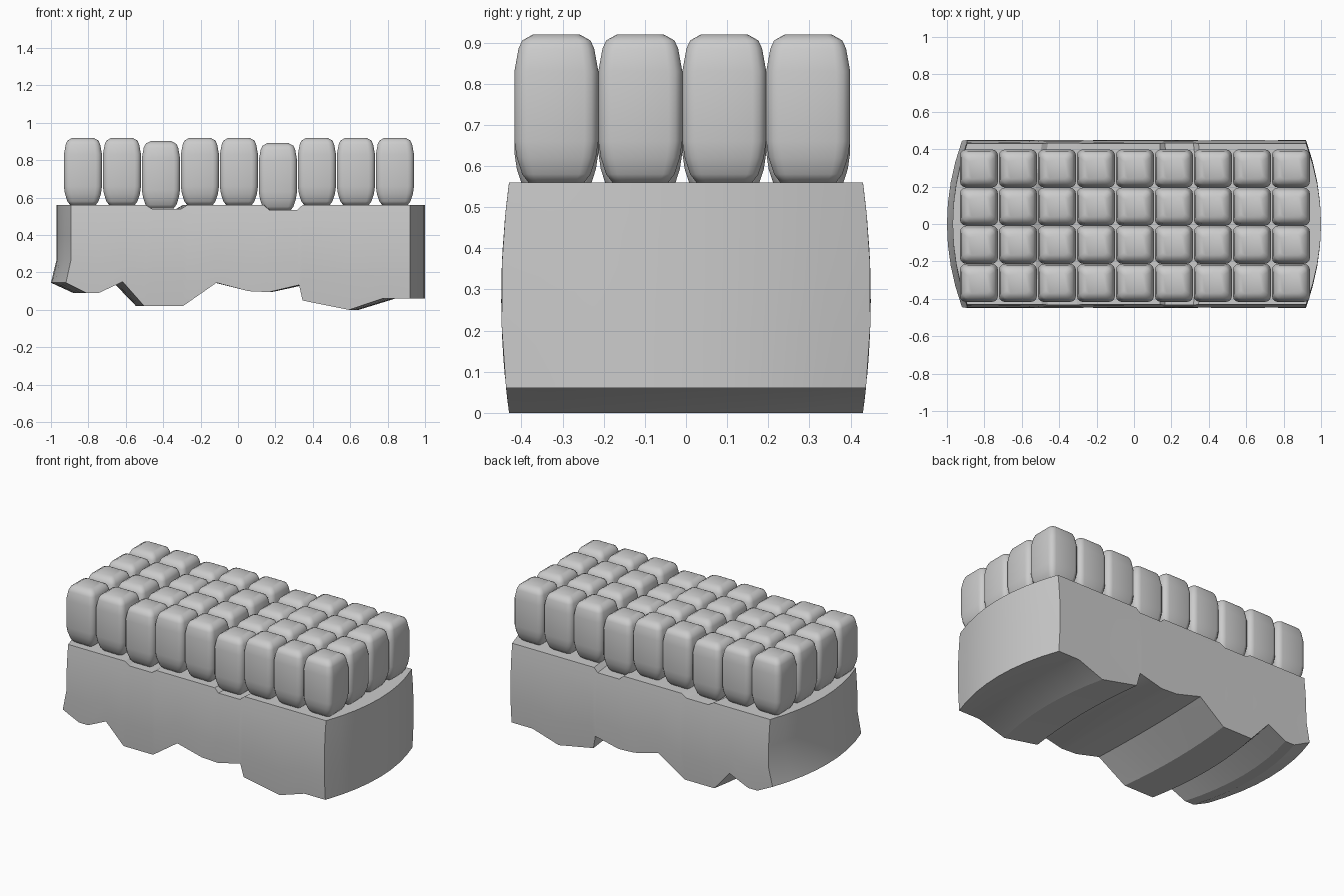
import bpy, bmesh, math

if "Cube" in bpy.data.objects:
    bpy.data.objects.remove(bpy.data.objects["Cube"])


def add_object(name, mesh):
    obj = bpy.data.objects.new(name, mesh)
    bpy.context.collection.objects.link(obj)
    return obj


def lerp_profile(points, x):
    for (x0, z0), (x1, z1) in zip(points, points[1:]):
        if x <= x1:
            return z0 + (z1 - z0) * (x - x0) / (x1 - x0)
    return points[-1][1]


# Body: jagged underside and notched top, swept across a bowed depth
UNDER = [(-1, .145), (-.88, .09), (-.81, .09), (-.67, .15), (-.545, .02),
         (-.32, .02), (-.125, .145), (.06, .1), (.18, .095), (.355, .133),
         (.375, .05), (.645, 0), (.84, .06), (1, .06)]
TOP = [(-1, .56), (-.535, .56), (-.5, .54), (-.33, .54), (-.295, .56),
       (.15, .56), (.18, .535), (.345, .535), (.375, .56), (1, .56)]
XS = sorted({p[0] for p in UNDER + TOP})
ROWS = [0, .3, .6, .85, 1]
ND = 8


def body_point(i, j, k):
    x, t = XS[i], -1 + 2 * j / ND
    low, high = lerp_profile(UNDER, x), lerp_profile(TOP, x)
    z = low + (high - low) * ROWS[k]
    if i == 0 and k > 0:
        x = -.97
    half = .43 + .019 * (1 - ((z - .28) / .28) ** 2)
    return (x * (1 - .08 * t * t), t * half, z)


bm = bmesh.new()
verts = {}


def vert(i, j, k):
    if (i, j, k) not in verts:
        verts[i, j, k] = bm.verts.new(body_point(i, j, k))
    return verts[i, j, k]


def skin(na, nb, place):
    for a in range(na):
        for b in range(nb):
            bm.faces.new([vert(*place(a + da, b + db))
                          for da, db in ((0, 0), (1, 0), (1, 1), (0, 1))])


NX, NZ = len(XS) - 1, len(ROWS) - 1
for e in (0, NX):
    skin(ND, NZ, lambda a, b: (e, a, b))
for e in (0, ND):
    skin(NX, NZ, lambda a, b: (a, e, b))
for e in (0, NZ):
    skin(NX, ND, lambda a, b: (a, b, e))
bmesh.ops.recalc_face_normals(bm, faces=bm.faces)
mesh = bpy.data.meshes.new("body")
bm.to_mesh(mesh)
bm.free()
body = add_object("body", mesh)
bpy.context.view_layer.objects.active = body
body.select_set(True)
bpy.ops.object.shade_smooth_by_angle(angle=math.radians(20))

# Rounded block: stacked rounded-square rings (half width, height)
RINGS = [(.068, 0), (.083, .02), (.096, .06), (.102, .1),
         (.102, .27), (.092, .325), (.083, .345), (.056, .36)]
bm = bmesh.new()
rings = []
for half, z in RINGS:
    r = half * .33
    ring = []
    for corner in range(4):
        mid = math.pi / 4 + corner * math.pi / 2
        cx = math.copysign(half - r, math.cos(mid))
        cy = math.copysign(half - r, math.sin(mid))
        for step in range(4):
            a = corner * math.pi / 2 + step * math.pi / 6
            ring.append(bm.verts.new((cx + r * math.cos(a), cy + r * math.sin(a), z)))
    rings.append(ring)
for lo, hi in zip(rings, rings[1:]):
    for i in range(len(lo)):
        n = (i + 1) % len(lo)
        bm.faces.new((lo[i], lo[n], hi[n], hi[i]))
bm.faces.new(rings[0][::-1])
bm.faces.new(rings[-1])
for f in bm.faces:
    f.smooth = True
block = bpy.data.meshes.new("block")
bm.to_mesh(block)
bm.free()

# Grid of blocks, two columns sitting lower in the notches
DROP = {2: .018, 5: .028}
for col in range(9):
    for row in range(4):
        obj = add_object(f"block_{col + 1}_{row + 1}", block)
        obj.location = (.005 + (col - 4) * .2085, -.009 + (row - 1.5) * .204,
                        .56 - DROP.get(col, 0))
